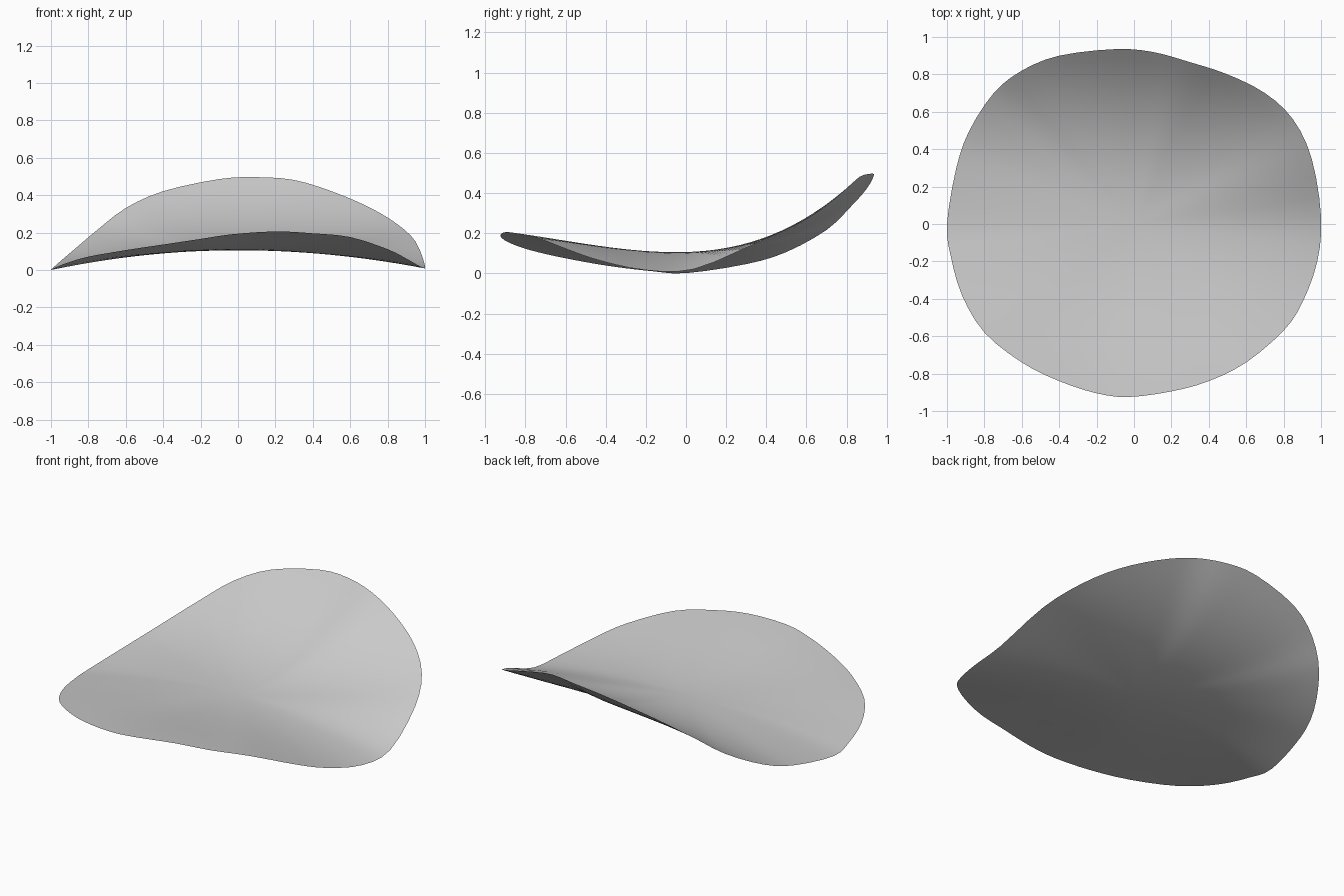
import bpy
import bmesh
from mathutils import Vector

cube = bpy.data.objects.get("Cube")
if cube:
    bpy.data.objects.remove(cube, do_unlink=True)

# Control points of the wavy rim, counter-clockwise from the left edge
RIM = [(1, .04, .02), (.95, .35, .15), (.85, .56, .245), (.7, .7, .335),
       (.5, .8, .42), (.3, .865, .48), (.1, .92, .495), (-.1, .935, .485),
       (-.4, .9, .42), (-.6, .82, .33), (-.75, .7, .215), (-.88, .5, .105),
       (-.95, .3, .045), (-1, 0, 0), (-.98, -.17, .01), (-.92, -.38, .035),
       (-.8, -.58, .07), (-.6, -.74, .105), (-.4, -.84, .135),
       (-.2, -.905, .165), (-.03, -.925, .19), (.2, -.895, .205),
       (.4, -.84, .195), (.6, -.74, .175), (.8, -.57, .11),
       (.9, -.42, .06), (.98, -.2, .015)]
STEPS = 3
RINGS = 16


def spine(y):
    """Height of the sheet along its front-to-back centre line."""
    return .105 + .028 * y + .273 * y ** 2 + .155 * y ** 3


def smooth_loop(points, steps):
    """Closed Catmull-Rom curve through the points."""
    pts = [Vector(p) for p in points]
    n = len(pts)
    loop = []
    for i in range(n):
        a, b, c, d = (pts[(i + k) % n] for k in (-1, 0, 1, 2))
        for s in range(steps):
            t = s / steps
            loop.append(b + t * (c - a) / 2
                        + t * t * (a - 2.5 * b + 2 * c - d / 2)
                        + t ** 3 * (1.5 * (b - c) + (d - a) / 2))
    return loop


# Curved sheet: rings growing from the centre out to the rim
bm = bmesh.new()
rim = smooth_loop(RIM, STEPS)
count = len(rim)
centre = bm.verts.new((0, 0, spine(0)))
previous = None
for r in range(1, RINGS + 1):
    f = r / RINGS
    ring = [bm.verts.new((p.x * f, p.y * f,
                          spine(p.y * f) + (p.z - spine(p.y)) * f * f))
            for p in rim]
    for i in range(count):
        j = (i + 1) % count
        if previous:
            bm.faces.new((previous[i], ring[i], ring[j], previous[j]))
        else:
            bm.faces.new((centre, ring[i], ring[j]))
    previous = ring

# Rest the lowest point on the ground
low = min(v.co.z for v in bm.verts)
bmesh.ops.translate(bm, verts=bm.verts, vec=(0, 0, -low))
for face in bm.faces:
    face.smooth = True

mesh = bpy.data.meshes.new("saddle_chip")
bm.to_mesh(mesh)
bm.free()
chip = bpy.data.objects.new("saddle_chip", mesh)
bpy.context.collection.objects.link(chip)

# Single pale grey material
grey = bpy.data.materials.new("pale_grey")
grey.use_nodes = True
colour = (.6, .6, .6, 1)
grey.diffuse_color = colour
grey.node_tree.nodes["Principled BSDF"].inputs["Base Color"].default_value = colour
mesh.materials.append(grey)
